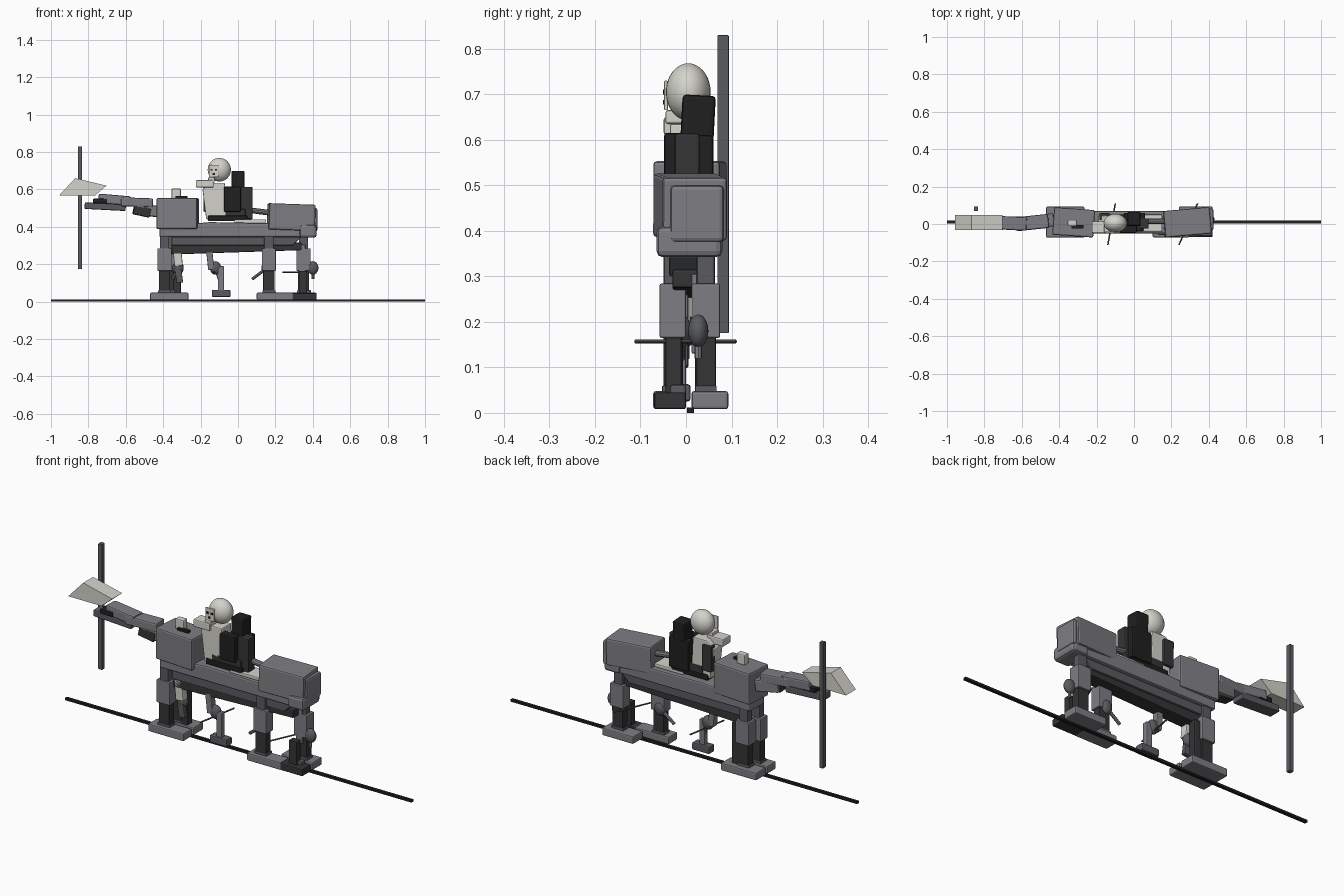
import bpy, bmesh, math
from mathutils import Vector, Matrix


def material(name, rgb):
    m = bpy.data.materials.new(name)
    m.diffuse_color = (*rgb, 1)
    return m


GREY = material("mid grey", (0.21, 0.21, 0.23))
SLATE = material("slate grey", (0.10, 0.105, 0.115))
CHAR = material("charcoal", (0.035, 0.035, 0.037))
BLACK = material("black", (0.014, 0.014, 0.015))
PALE = material("warm white", (0.66, 0.65, 0.60))


def finish(name, bm, mat, bevel=0.0, smooth=False):
    bmesh.ops.recalc_face_normals(bm, faces=bm.faces)
    me = bpy.data.meshes.new(name)
    bm.to_mesh(me)
    bm.free()
    ob = bpy.data.objects.new(name, me)
    bpy.context.collection.objects.link(ob)
    me.materials.append(mat)
    if bevel:
        mod = ob.modifiers.new("bevel", "BEVEL")
        mod.width, mod.segments = bevel, 2
    if smooth:
        for p in me.polygons:
            p.use_smooth = True
    return ob


def box(name, x, y, z, mat, bevel=0.005, rot=(0, 0, 0)):
    """Box from x, y, z ranges, rotated (degrees) about its centre."""
    bm = bmesh.new()
    bmesh.ops.create_cube(bm, size=1)
    for v in bm.verts:
        v.co = Vector([v.co[i] * (r[1] - r[0]) for i, r in enumerate((x, y, z))])
    ob = finish(name, bm, mat, bevel)
    ob.location = [(r[0] + r[1]) / 2 for r in (x, y, z)]
    ob.rotation_euler = [math.radians(a) for a in rot]
    return ob


def prism(name, profile, y0, y1, mat, bevel=0.005):
    """Side profile (x, z) extruded across y."""
    bm = bmesh.new()
    f = bm.faces.new([bm.verts.new((x, y0, z)) for x, z in profile])
    out = bmesh.ops.extrude_face_region(bm, geom=[f])
    for v in out["geom"]:
        if isinstance(v, bmesh.types.BMVert):
            v.co.y = y1
    return finish(name, bm, mat, bevel)


def bar(name, a, b, r, mat, sides=10):
    a, b = Vector(a), Vector(b)
    bm = bmesh.new()
    bmesh.ops.create_cone(bm, cap_ends=True, segments=sides, radius1=r, radius2=r, depth=(b - a).length)
    q = (b - a).to_track_quat("Z", "Y").to_matrix().to_4x4()
    bm.transform(Matrix.Translation((a + b) / 2) @ q)
    return finish(name, bm, mat)


def ball(name, c, r, mat):
    bm = bmesh.new()
    bmesh.ops.create_uvsphere(bm, u_segments=28, v_segments=18, radius=1)
    bm.transform(Matrix.Translation(c) @ Matrix.Diagonal((*r, 1)))
    return finish(name, bm, mat, smooth=True)


# ground rail and upright pole
box("rail", (-1, 1), (0.002, 0.018), (0, 0.012), BLACK, 0.0)
box("pole", (-0.856, -0.834), (0.069, 0.094), (0.175, 0.83), SLATE, 0.002)

# long hull and keel
prism("hull", [(-0.42, 0.345), (-0.42, 0.40), (-0.15, 0.425), (0.40, 0.415),
               (0.415, 0.40), (0.415, 0.345)], -0.05, 0.07, GREY, 0.008)
prism("hull_belly", [(-0.355, 0.30), (-0.355, 0.345), (0.34, 0.345), (0.29, 0.30)],
      -0.037, 0.055, SLATE)
prism("keel", [(-0.355, 0.252), (-0.355, 0.31), (0.34, 0.315), (0.34, 0.275)],
      -0.03, 0.045, CHAR)
box("hull_tail", (0.33, 0.42), (-0.065, 0.08), (0.342, 0.41), GREY, 0.014)

# front and rear body blocks
box("front_block", (-0.432, -0.213), (-0.065, 0.082), (0.388, 0.553), GREY, 0.008, (0, 0, -4))
box("rear_block", (0.16, 0.408), (-0.062, 0.08), (0.382, 0.522), GREY, 0.008, (0, 2, 5))
box("rear_panel", (0.40, 0.424), (-0.034, 0.083), (0.375, 0.50), GREY, 0.009)
box("top_knob", (-0.355, -0.306), (-0.012, 0.022), (0.55, 0.605), PALE, 0.006)
box("top_latch", (-0.335, -0.27), (-0.025, -0.005), (0.552, 0.565), BLACK, 0.002)
bar("link_bar", (0.03, 0.015, 0.493), (0.17, 0.015, 0.475), 0.015, GREY)
box("deck_plate", (-0.02, 0.15), (-0.04, 0.05), (0.422, 0.44), PALE, 0.004)

# reaching neck
box("neck_base", (-0.555, -0.43), (-0.02, 0.05), (0.46, 0.52), GREY, 0.007, (0, 8, 8))
box("neck_under", (-0.56, -0.47), (-0.025, 0.03), (0.458, 0.505), CHAR, 0.005, (0, 12, 5))
box("neck_middle", (-0.63, -0.457), (-0.03, 0.045), (0.507, 0.555), GREY, 0.008, (0, 2, 6))
box("neck_front", (-0.745, -0.575), (-0.032, 0.04), (0.52, 0.57), GREY, 0.008, (0, 5, -3))
box("neck_lower", (-0.82, -0.60), (-0.025, 0.04), (0.49, 0.525), SLATE, 0.006, (0, 3, 0))
box("neck_joint", (-0.775, -0.70), (-0.033, 0.042), (0.525, 0.55), BLACK, 0.004)

# pale wedge-shaped head
prism("wedge_head", [(-0.957, 0.567), (-0.87, 0.66), (-0.703, 0.62), (-0.765, 0.567)],
      -0.033, 0.048, PALE, 0.0)

# four standing legs: (name, shin x, foot x range, side)
for name, lx, fx, near in (("front_near", -0.393, (-0.47, -0.265), True),
                           ("front_far", -0.375, (-0.47, -0.265), False),
                           ("rear_near", 0.165, (0.10, 0.295), True),
                           ("rear_far", 0.35, (0.24, 0.42), False)):
    ya, yb = (-0.058, 0.0) if near else (0.012, 0.075)
    m = (ya + yb) / 2
    box(name + "_thigh", (lx - 0.038, lx + 0.038), (ya, yb), (0.165, 0.284), GREY, 0.004)
    box(name + "_hip", (lx - 0.025, lx + 0.025), (m - 0.02, m + 0.02), (0.27, 0.35), SLATE)
    box(name + "_shin", (lx - 0.03, lx + 0.03), (m - 0.02, m + 0.022), (0.04, 0.18), CHAR, 0.003)
    box(name + "_foot", fx, (-0.072, 0.0) if near else (0.012, 0.093), (0.008, 0.048), GREY, 0.006)
    box(name + "_ankle", (lx - 0.035, lx + 0.035), (m - 0.024, m + 0.024), (0.045, 0.06), SLATE, 0.003)
box("spare_foot", (0.24, 0.42), (-0.070, 0.0), (0.008, 0.045), CHAR)
box("spare_shin", (0.325, 0.37), (-0.045, -0.01), (0.04, 0.165), CHAR, 0.003)
box("tail_strut", (0.325, 0.36), (0.012, 0.042), (0.13, 0.305), GREY, 0.004)
box("tail_ankle", (0.33, 0.39), (-0.035, 0.0), (0.025, 0.062), SLATE)

# pale struts beside the front legs
box("pale_strut", (-0.345, -0.30), (-0.03, 0.01), (0.19, 0.30), PALE, 0.005, (0, -5, 0))
box("pale_strut_lower", (-0.335, -0.30), (-0.02, 0.005), (0.10, 0.20), SLATE, 0.004, (0, -8, 0))
box("dark_strut", (-0.345, -0.305), (0.02, 0.06), (0.04, 0.26), CHAR, 0.004)

# swing leg in the middle
box("swing_thigh", (-0.165, -0.132), (-0.03, 0.005), (0.17, 0.275), GREY, 0.004, (0, -6, 0))
box("swing_shin", (-0.107, -0.075), (-0.028, 0.0), (0.055, 0.19), GREY, 0.004)
box("swing_foot", (-0.14, -0.04), (-0.037, 0.01), (0.025, 0.063), SLATE, 0.006)

# knee balls with cross rods
for i, (x, y, dx) in enumerate(((-0.12, -0.012, 0.02), (0.155, -0.01, -0.08),
                                (0.40, 0.027, 0), (-0.32, 0.0, -0.03))):
    ball("knee_ball_%d" % i, (x, y, 0.18), (0.03, 0.022, 0.036), SLATE)
    if i < 2:
        c = x if i == 0 else 0.29
        s = 0.02 if i == 0 else 0.05
        bar("cross_rod_%d" % i, (c - s, -0.112, 0.157), (c + s, 0.11, 0.157), 0.004, SLATE, 8)
    bar("knee_pin_%d" % i, (x, y, 0.18), (x + dx, y, 0.12), 0.008, GREY, 8)

# seated figure
ball("head", (-0.10, 0.005, 0.705), (0.062, 0.049, 0.063), PALE)
box("face_plate", (-0.155, -0.105), (-0.048, -0.040), (0.665, 0.73), PALE, 0.002)
for x, z in ((-0.142, 0.705), (-0.118, 0.705), (-0.13, 0.682)):
    box("face_mark", (x - 0.006, x + 0.006), (-0.051, -0.047), (z - 0.005, z + 0.005), BLACK, 0.0)
prism("torso", [(-0.17, 0.44), (-0.19, 0.60), (-0.15, 0.635), (-0.07, 0.635), (-0.06, 0.44)],
      -0.035, 0.045, PALE)
box("raised_arm", (-0.225, -0.13), (-0.049, 0.014), (0.61, 0.65), PALE, 0.006)
box("raised_hand", (-0.16, -0.125), (-0.045, 0.01), (0.635, 0.665), PALE, 0.005)
box("side_arm", (-0.075, 0.015), (-0.048, -0.005), (0.48, 0.615), BLACK, 0.006)
box("far_arm", (-0.185, -0.13), (0.02, 0.058), (0.48, 0.615), CHAR, 0.006)

# seat
box("seat_base", (-0.16, 0.05), (-0.04, 0.05), (0.43, 0.46), BLACK)
box("seat_cushion", (-0.13, 0.04), (-0.035, 0.05), (0.455, 0.495), CHAR)
box("seat_back", (-0.055, 0.06), (0.02, 0.06), (0.45, 0.61), BLACK, 0.007)
box("seat_headrest", (-0.035, 0.035), (-0.01, 0.063), (0.60, 0.698), BLACK, 0.008, (-3, 0, 0))
box("seat_side", (0.015, 0.078), (-0.025, 0.03), (0.44, 0.614), CHAR, 0.006)
